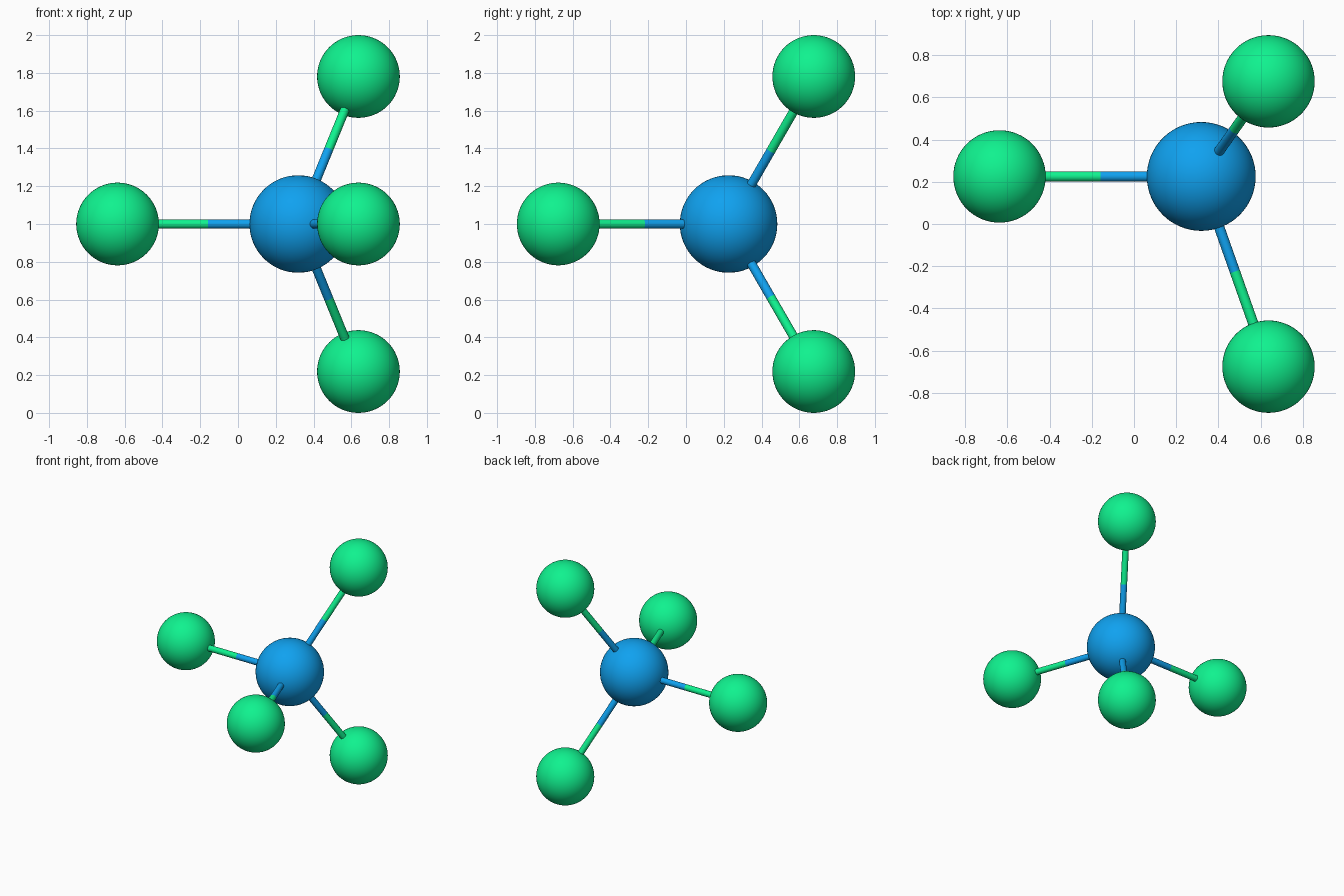
import bpy
from math import sqrt
from mathutils import Vector

if "Cube" in bpy.data.objects:
    bpy.data.objects.remove(bpy.data.objects["Cube"])

BOND = 0.9565      # centre-to-centre distance
R_OUTER = 0.219
R_CENTRE = 0.258
R_ROD = 0.0245


def material(name, rgb):
    m = bpy.data.materials.new(name)
    m.diffuse_color = (*rgb, 1)
    m.use_nodes = True
    m.node_tree.nodes["Principled BSDF"].inputs["Base Color"].default_value = m.diffuse_color
    return m


green = material("green", (0.005, 0.89, 0.275))
blue = material("blue", (0.005, 0.36, 0.87))


def finish(name, mat):
    ob = bpy.context.object
    ob.name = name
    ob.data.materials.append(mat)
    bpy.ops.object.shade_smooth_by_angle()


def ball(name, pos, radius, mat):
    bpy.ops.mesh.primitive_uv_sphere_add(segments=64, ring_count=32, radius=radius, location=pos)
    finish(name, mat)


def rod(name, a, b, mat):
    d = b - a
    bpy.ops.mesh.primitive_cylinder_add(
        vertices=32, radius=R_ROD, depth=d.length, location=(a + b) / 2,
        rotation=d.to_track_quat('Z', 'Y').to_euler())
    finish(name, mat)


# Tetrahedral directions: one to the left, three fanned out to the right
s = sqrt(8) / 3
directions = {
    "left": Vector((-1, 0, 0)),
    "front": Vector((1 / 3, -s, 0)),
    "upper": Vector((1 / 3, s / 2, s * sqrt(3) / 2)),
    "lower": Vector((1 / 3, s / 2, -s * sqrt(3) / 2)),
}

# Central ball
centre = Vector((BOND / 3, BOND * s / 4, 1))
ball("centre_ball", centre, R_CENTRE, blue)

# Outer balls with two-tone rods
for key, d in directions.items():
    end = centre + d * BOND
    mid = centre + d * BOND / 2
    ball(key + "_ball", end, R_OUTER, green)
    rod(key + "_rod_inner", centre + d * R_CENTRE * 0.9, mid, blue)
    rod(key + "_rod_outer", mid, end - d * R_OUTER * 0.9, green)
